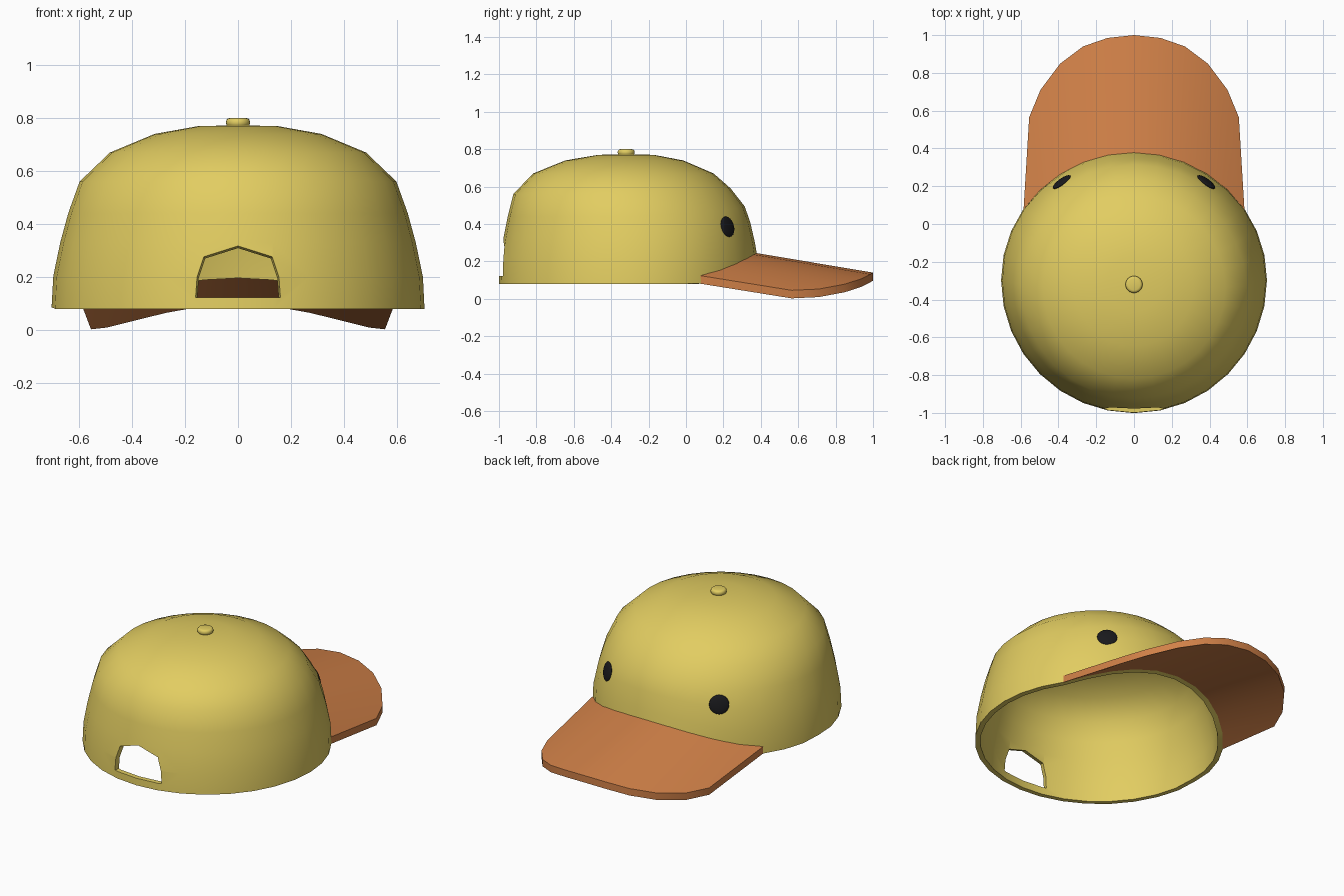
import bpy, bmesh, math
from mathutils import Vector

if "Cube" in bpy.data.objects:
    bpy.data.objects.remove(bpy.data.objects["Cube"])

CY = -0.297          # crown centre in y at the base
SEG = 32
THICK = 0.043        # brim thickness


def material(name, rgb):
    m = bpy.data.materials.new(name)
    m.diffuse_color = (*rgb, 1)
    m.use_nodes = True
    m.node_tree.nodes["Principled BSDF"].inputs["Base Color"].default_value = m.diffuse_color
    return m


def make(name, verts, faces, mat=None):
    me = bpy.data.meshes.new(name)
    me.from_pydata(verts, [], faces)
    ob = bpy.data.objects.new(name, me)
    bpy.context.collection.objects.link(ob)
    if mat:
        me.materials.append(mat)
    return ob


def activate(ob):
    bpy.ops.object.select_all(action='DESELECT')
    ob.select_set(True)
    bpy.context.view_layer.objects.active = ob


def smooth(ob, deg=40):
    activate(ob)
    bpy.ops.object.shade_smooth_by_angle(angle=math.radians(deg))


def recalc(ob):
    bm = bmesh.new()
    bm.from_mesh(ob.data)
    bmesh.ops.recalc_face_normals(bm, faces=bm.faces)
    bm.to_mesh(ob.data)
    bm.free()


def brim_z(x, y):
    q = (x / 0.583) ** 2
    return 0.308 - 0.168 * q - (0.168 + 0.03 * q) * y


yellow = material("crown_yellow", (0.76, 0.61, 0.12))
orange = material("brim_orange", (0.64, 0.22, 0.065))
black = material("eyelet_black", (0.01, 0.01, 0.012))

# Crown profile: height, radius, centre y
PROFILE = [(0.08, 0.704, CY), (0.20, 0.698, -0.298), (0.33, 0.671, -0.304),
           (0.44, 0.641, -0.312), (0.56, 0.598, -0.325), (0.67, 0.483, -0.335),
           (0.74, 0.315, -0.33), (0.77, 0.147, -0.32)]


def crown_point(a, z):
    for (z0, r0, c0), (z1, r1, c1) in zip(PROFILE, PROFILE[1:]):
        if z <= z1 + 1e-6:
            break
    t = (z - z0) / (z1 - z0)
    r, c = r0 + (r1 - r0) * t, c0 + (c1 - c0) * t
    s = math.sin(a)
    # the front wall is a little steeper than the back
    bulge = 0.985 + 0.13 * (z - 0.25) if z < 0.53 else 1.0
    return (r * math.cos(a), c + r * s * (bulge if s > 0 else 1), z)


# Crown shell, with its rim lifted at the front to follow the brim
verts, faces = [], []
angles = [2 * math.pi * i / SEG for i in range(SEG)]
for k in range(len(PROFILE)):
    for a in angles:
        front = max(0.0, math.sin(a))
        rim = 0.08
        if front > 0:
            x, y, _ = crown_point(a, 0.15)
            rim = max(rim, brim_z(x, y) - THICK)
        if k < 5:
            f = (0, 0.25, 0.52, 0.75, 1)[k]
            z = rim + (0.56 + 0.03 * front - rim) * f
        else:
            z = PROFILE[k][0]
        verts.append(crown_point(a, z))
for k in range(len(PROFILE) - 1):
    for i in range(SEG):
        j = (i + 1) % SEG
        faces.append((k * SEG + i, k * SEG + j, (k + 1) * SEG + j, (k + 1) * SEG + i))
verts.append((0, -0.32, 0.772))
last = (len(PROFILE) - 1) * SEG
for i in range(SEG):
    faces.append((last + i, last + (i + 1) % SEG, len(verts) - 1))
crown = make("crown", verts, faces, yellow)
sol = crown.modifiers.new("shell", 'SOLIDIFY')
sol.thickness, sol.offset = 0.03, -1

# Rear opening above the strap, tapering towards the crown centre
outline = [(-0.162, 0.123), (-0.157, 0.2), (-0.132, 0.28), (0, 0.32),
           (0.132, 0.28), (0.157, 0.2), (0.162, 0.123)]
n = len(outline)
cv = []
for d in (0.80, 0.55):
    s = d / 0.69
    cv += [(x * s, CY - d, 0.125 + (z - 0.125) * s) for x, z in outline]
cf = [tuple(range(n)), tuple(range(n, 2 * n))]
cf += [(i, (i + 1) % n, n + (i + 1) % n, n + i) for i in range(n)]
cutter = make("opening_cutter", cv, cf)
cutter.hide_render = True
recalc(cutter)
cut = crown.modifiers.new("opening", 'BOOLEAN')
cut.operation, cut.object, cut.solver = 'DIFFERENCE', cutter, 'EXACT'
activate(crown)
for name in ("shell", "opening"):
    bpy.ops.object.modifier_apply(modifier=name)
bpy.data.objects.remove(cutter)
smooth(crown)

# Arched brim, in strips running from the crown wall to the outer edge
half = [(0.14, 0.985), (0.27, 0.94), (0.39, 0.85), (0.495, 0.71), (0.555, 0.565)]
cols = [(-x, y) for x, y in reversed(half)] + [(0, 1.0)] + half
TIP = (0.586, 0.055)


def inner_y(x):
    return CY + 0.672 * math.sqrt(1 - (x / 0.685) ** 2)


loop = [(x, y) for x, y in cols] + [TIP]
loop += [(x, inner_y(x)) for x, _ in reversed(cols)] + [(-TIP[0], TIP[1])]
m, c = len(loop), len(cols)
bv = [(x, y, brim_z(x, y) - d) for d in (0, THICK) for x, y in loop]
top = [(i, i + 1, 2 * c - i - 1, 2 * c - i) for i in range(c - 1)]
top += [(c - 1, c, c + 1), (2 * c, 2 * c + 1, 0)]
bf = top + [tuple(v + m for v in reversed(f)) for f in top]
bf += [(i, (i + 1) % m, m + (i + 1) % m, m + i) for i in range(m)]
brim = make("brim", bv, bf, orange)
recalc(brim)
smooth(brim, 30)

# Top button
bpy.ops.mesh.primitive_cylinder_add(vertices=24, radius=0.045, depth=0.034,
                                    location=(0, -0.32, 0.783))
button = bpy.context.object
button.name = "top_button"
button.data.materials.append(yellow)
bev = button.modifiers.new("round", 'BEVEL')
bev.width, bev.segments = 0.014, 3
bpy.ops.object.modifier_apply(modifier="round")
smooth(button)

# Dark eyelets on the front of the crown
for side, label in ((-1, "left"), (1, "right")):
    bpy.ops.mesh.primitive_uv_sphere_add(segments=20, ring_count=10, radius=1,
                                         location=(side * 0.383, 0.222, 0.385))
    eye = bpy.context.object
    eye.name = label + "_eyelet"
    eye.scale = (0.057, 0.057, 0.014)
    eye.rotation_euler = Vector((side * 0.58, 0.80, 0.22)).to_track_quat('Z', 'Y').to_euler()
    eye.data.materials.append(black)
    smooth(eye)
